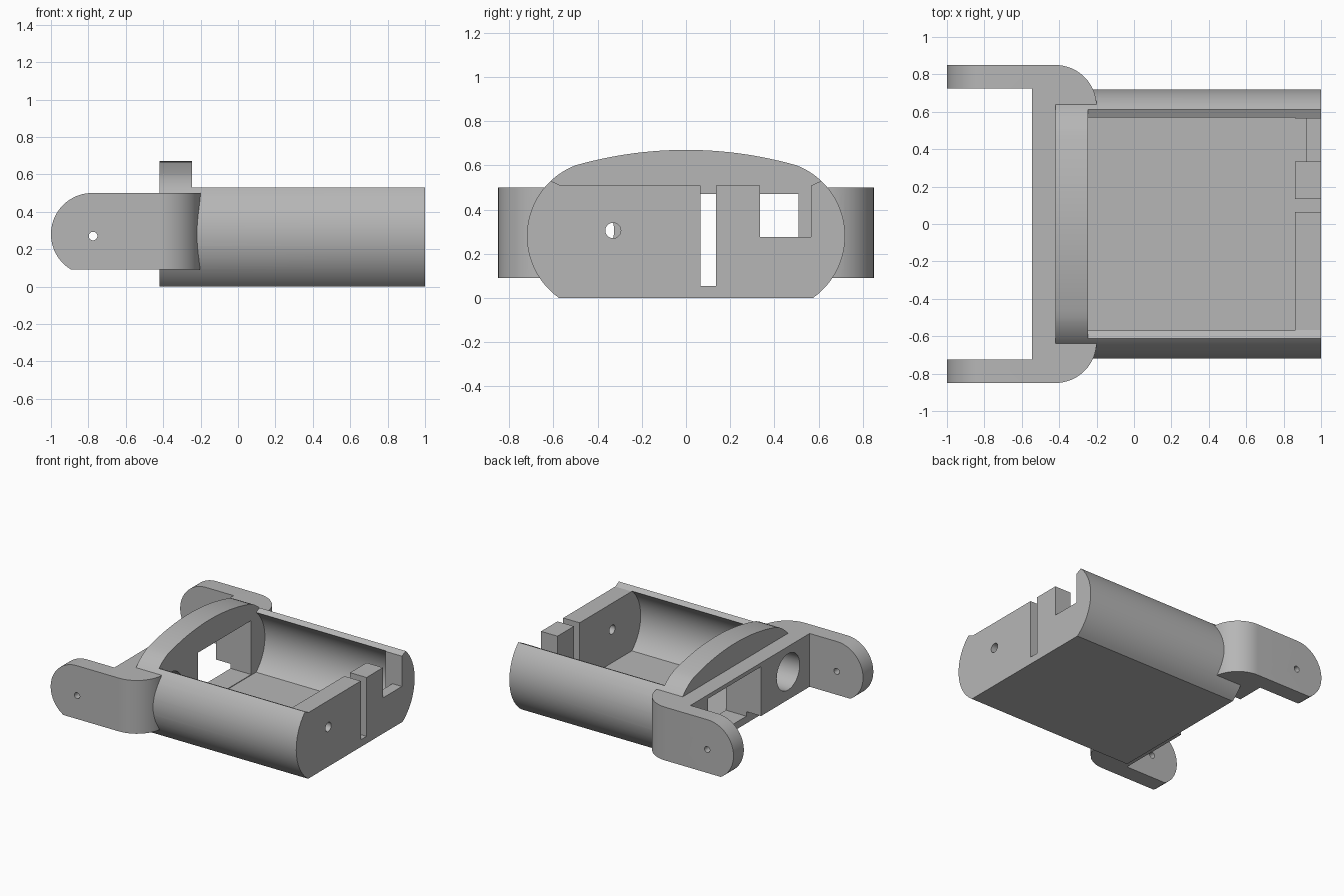
import bpy, bmesh, math
from math import radians, degrees, asin
from mathutils import Vector

if "Cube" in bpy.data.objects:
    bpy.data.objects.remove(bpy.data.objects["Cube"], do_unlink=True)

grey = bpy.data.materials.new("plain grey")
grey.use_nodes = True
grey.diffuse_color = (0.47, 0.47, 0.47, 1)
grey.node_tree.nodes["Principled BSDF"].inputs["Base Color"].default_value = grey.diffuse_color

# Point orders for prisms along each axis
PLACE = {"x": lambda u, v, d: (d, u, v),
         "y": lambda u, v, d: (u, d, v),
         "z": lambda u, v, d: (u, v, d)}


def prism(name, pts, axis, lo, hi):
    """Extrude a 2D outline along an axis."""
    bm = bmesh.new()
    face = bm.faces.new([bm.verts.new(PLACE[axis](u, v, lo)) for u, v in pts])
    new = bmesh.ops.extrude_face_region(bm, geom=[face])["geom"]
    shift = Vector(PLACE[axis](0, 0, hi - lo))
    bmesh.ops.translate(bm, vec=shift, verts=[g for g in new if isinstance(g, bmesh.types.BMVert)])
    bmesh.ops.recalc_face_normals(bm, faces=bm.faces[:])
    mesh = bpy.data.meshes.new(name)
    bm.to_mesh(mesh)
    bm.free()
    mesh.materials.append(grey)
    obj = bpy.data.objects.new(name, mesh)
    bpy.context.collection.objects.link(obj)
    return obj


def arc(cu, cv, r, a, b, n=16):
    """Points on a circle from angle a to b in degrees."""
    return [(cu + r * math.cos(radians(a + (b - a) * i / n)),
             cv + r * math.sin(radians(a + (b - a) * i / n))) for i in range(n + 1)]


def mirrored(half):
    """Close a right-hand outline with its mirror image."""
    return half + [(-u, v) for u, v in reversed(half) if abs(u) > 1e-5]


def box(name, x, y, z):
    return prism(name, [(y[0], z[0]), (y[1], z[0]), (y[1], z[1]), (y[0], z[1])], "x", *x)


def combine(target, tool, operation):
    """Apply a boolean and discard the tool."""
    bpy.context.view_layer.objects.active = target
    mod = target.modifiers.new("bool", "BOOLEAN")
    mod.operation, mod.solver, mod.object = operation, "EXACT", tool
    bpy.ops.object.modifier_apply(modifier=mod.name)
    bpy.data.objects.remove(tool, do_unlink=True)


# Round-sided body with a domed top
side_r, side_y, side_z = 0.343, 0.377, 0.28
profile = arc(side_y, side_z, side_r, degrees(asin(-0.28 / side_r)), degrees(asin(0.32 / side_r)), 28)
dome_r = 1.82
dome_start = 90 - degrees(asin(profile[-1][0] / dome_r))
profile += arc(0, 0.67 - dome_r, dome_r, dome_start, 90, 12)[1:]
tray = prism("hinged_tray", mirrored(profile), "x", -0.42, 1)

# Hinge bracket: plan outline trimmed by the rounded side outline
plan = [(-0.545, 0.725), (-1.05, 0.725), (-1.05, 0.85)] + arc(-0.42, 0.63, 0.22, 90, 0)
plan += [(x, -y) for x, y in reversed(plan)]
bracket = prism("hinge_bracket", plan, "z", 0.0, 0.6)
drop = degrees(asin(0.19 / 0.22))
side = arc(-0.78, 0.28, 0.22, 90, 180 + drop, 32) + [(0, 0.09), (0, 0.5)]
combine(bracket, prism("side_trim", side, "y", -1, 1), "INTERSECT")
combine(tray, bracket, "UNION")

# Main cavity and the open top with bevelled rims
lean = degrees(asin(0.23 / 0.3))
inner = arc(side_y, side_z, 0.3, -lean, lean, 24)
combine(tray, prism("cavity", mirrored(inner), "x", -0.245, 0.86), "DIFFERENCE")
opening = [(0.567, 0.508), (0.612, 0.53), (0.612, 0.9)]
combine(tray, prism("top_opening", mirrored(opening), "x", -0.245, 1.1), "DIFFERENCE")

# End wall slot, notch and thinner ledge, then the rear window
for name, x, y, z in [("slot", (0.8, 1.1), (0.065, 0.135), (0.055, 0.7)),
                      ("notch", (0.8, 1.1), (0.335, 0.565), (0.275, 0.7)),
                      ("ledge", (0.8, 0.92), (0.335, 0.565), (0.052, 0.7)),
                      ("window", (-0.7, -0.2), (-0.135, 0.51), (0.055, 0.47))]:
    combine(tray, box(name, x, y, z), "DIFFERENCE")

# Round holes: rear port, cable hole and hinge pins
for name, u, v, r, axis, lo, hi in [("rear_port", -0.465, 0.305, 0.14, "x", -0.7, -0.2),
                                    ("cable_hole", -0.33, 0.305, 0.035, "x", 0.8, 1.1),
                                    ("pin_hole", -0.775, 0.27, 0.023, "y", -1, 1)]:
    combine(tray, prism(name, arc(u, v, r, 0, 360, 32)[:-1], axis, lo, hi), "DIFFERENCE")

# Smooth curved walls, crisp edges
bpy.ops.object.select_all(action="DESELECT")
tray.select_set(True)
bpy.context.view_layer.objects.active = tray
bpy.ops.object.shade_smooth_by_angle(angle=radians(25))
